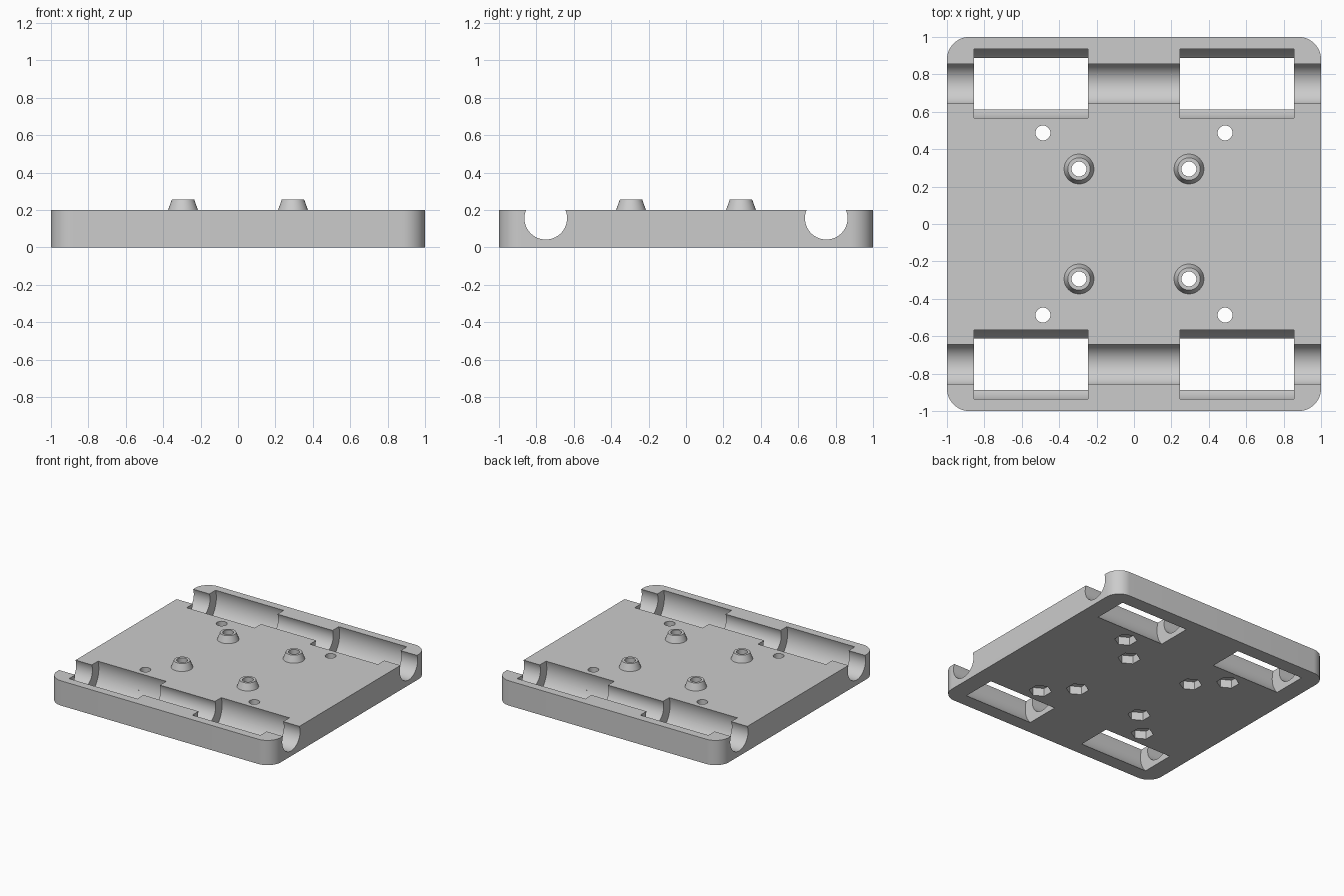
import bpy
import bmesh
from math import radians
from mathutils import Matrix

if "Cube" in bpy.data.objects:
    bpy.data.objects.remove(bpy.data.objects["Cube"], do_unlink=True)

THICK = 0.2        # plate thickness
RAIL_Y = 0.75      # rail channel centre lines
SCREWS = (0.294, 0.487)   # boss holes, plain holes

grey = bpy.data.materials.new("light_grey")
grey.use_nodes = True
grey.diffuse_color = (0.6, 0.6, 0.6, 1)
grey.node_tree.nodes["Principled BSDF"].inputs["Base Color"].default_value = (0.6, 0.6, 0.6, 1)


def make_object(name, bm):
    mesh = bpy.data.meshes.new(name)
    bmesh.ops.recalc_face_normals(bm, faces=bm.faces)
    bm.to_mesh(mesh)
    bm.free()
    mesh.materials.append(grey)
    obj = bpy.data.objects.new(name, mesh)
    bpy.context.collection.objects.link(obj)
    return obj


def cone(name, r1, r2, length, matrix, sides=48):
    bm = bmesh.new()
    bmesh.ops.create_cone(bm, cap_ends=True, segments=sides, radius1=r1,
                          radius2=r2, depth=length, matrix=matrix)
    return make_object(name, bm)


def upright(name, x, y, z1, z2, r1, r2, sides=48, turn=0):
    place = Matrix.Translation((x, y, (z1 + z2) / 2)) @ Matrix.Rotation(radians(turn), 4, "Z")
    return cone(name, r1, r2, z2 - z1, place, sides)


def along_x(name, x1, x2, y, z, r):
    place = Matrix.Translation(((x1 + x2) / 2, y, z)) @ Matrix.Rotation(radians(90), 4, "Y")
    return cone(name, r, r, x2 - x1, place, 96)


def combine(target, tool, operation):
    mod = target.modifiers.new(operation, "BOOLEAN")
    mod.operation = operation
    mod.solver = "EXACT"
    mod.object = tool
    bpy.context.view_layer.objects.active = target
    bpy.ops.object.modifier_apply(modifier=mod.name)
    bpy.data.objects.remove(tool, do_unlink=True)


# Square plate with rounded corners
bm = bmesh.new()
bmesh.ops.create_cube(bm, size=1, matrix=Matrix.Translation((0, 0, THICK / 2))
                      @ Matrix.Diagonal((2, 2, THICK, 1)))
corners = [e for e in bm.edges if abs(e.verts[0].co.z - e.verts[1].co.z) > 0.1]
bmesh.ops.bevel(bm, geom=corners, offset=0.12, segments=12, profile=0.5, affect="EDGES")
plate = make_object("carriage_plate", bm)

# Tapered screw bosses on the top
for x in (-SCREWS[0], SCREWS[0]):
    for y in (-SCREWS[0], SCREWS[0]):
        combine(plate, upright("boss", x, y, 0.18, 0.255, 0.087, 0.06), "UNION")

# Rod channels and the wider bearing pockets that break through the underside
for y in (-RAIL_Y, RAIL_Y):
    combine(plate, along_x("channel_cutter", -1.1, 1.1, y, 0.156, 0.114), "DIFFERENCE")
    for x1, x2 in ((-0.855, -0.246), (0.246, 0.855)):
        combine(plate, along_x("bearing_cutter", x1, x2, y, 0.137, 0.195), "DIFFERENCE")

# Screw holes with hexagonal nut pockets underneath
for d in SCREWS:
    for x in (-d, d):
        for y in (-d, d):
            combine(plate, upright("hole_cutter", x, y, -0.1, 0.4, 0.04, 0.04, 32), "DIFFERENCE")
            combine(plate, upright("nut_cutter", x, y, -0.1, 0.065, 0.083, 0.083, 6), "DIFFERENCE")

# Smooth the round walls, keep the rims sharp
for obj in bpy.context.selected_objects:
    obj.select_set(False)
plate.select_set(True)
bpy.context.view_layer.objects.active = plate
bpy.ops.object.shade_smooth_by_angle(angle=radians(30))
